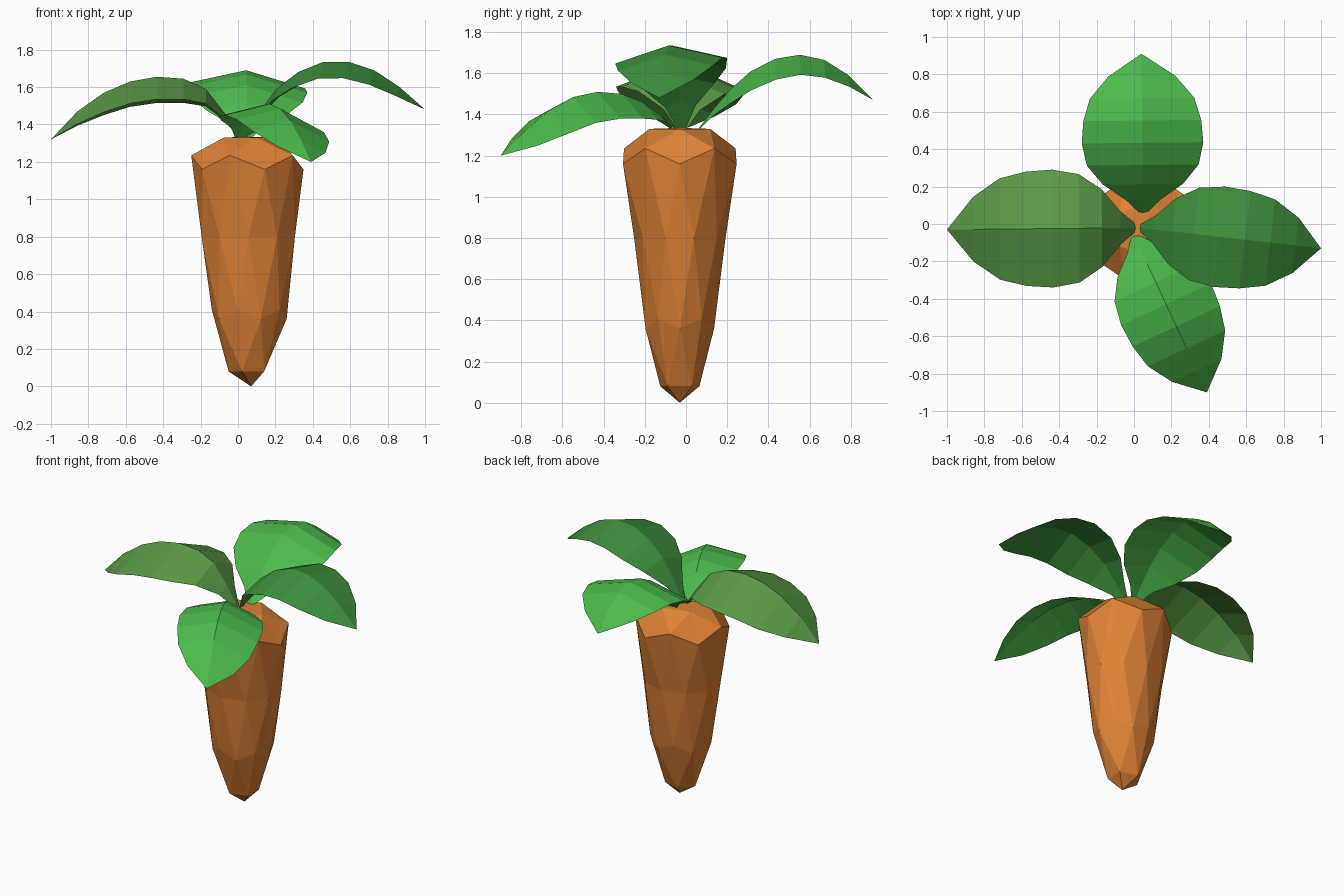
import bpy, bmesh, math
from mathutils import Vector

if "Cube" in bpy.data.objects:
    bpy.data.objects.remove(bpy.data.objects["Cube"])


def material(name, rgb):
    m = bpy.data.materials.new(name)
    m.diffuse_color = (*rgb, 1)
    m.use_nodes = True
    m.node_tree.nodes["Principled BSDF"].inputs["Base Color"].default_value = m.diffuse_color
    return m


def add_object(name, bm, mat):
    mesh = bpy.data.meshes.new(name)
    bm.to_mesh(mesh)
    bm.free()
    obj = bpy.data.objects.new(name, mesh)
    mesh.materials.append(mat)
    bpy.context.collection.objects.link(obj)
    return obj


# Root: a subdivided icosphere whose rings are moved to a tapered profile
# sphere height -> (new height, x radius, y radius, x centre)
RINGS = [
    (-1.0, 0.0, 0, 0, 0.07), (-0.85, 0.08, 0.105, 0.10, 0.055),
    (-0.526, 0.36, 0.20, 0.175, 0.06), (-0.447, 0.41, 0.20, 0.18, 0.06),
    (0.0, 0.80, 0.262, 0.222, 0.055), (0.447, 1.16, 0.30, 0.29, 0.05),
    (0.526, 1.235, 0.30, 0.285, 0.05), (0.85, 1.33, 0.155, 0.155, 0.05),
    (1.0, 1.335, 0, 0, 0.05),
]
bm = bmesh.new()
bmesh.ops.create_icosphere(bm, subdivisions=2, radius=1)
for v in bm.verts:
    _, z, rx, ry, cx = min(RINGS, key=lambda r: abs(r[0] - v.co.z))
    a = math.atan2(v.co.y, v.co.x)
    v.co = Vector((cx + rx * math.cos(a), -0.03 + ry * math.sin(a), z))
add_object("root", bm, material("root_orange", (0.73, 0.22, 0.036)))

# Leaves: arched blades folded down on both sides of a midrib
STEPS = [0, 0.08, 0.18, 0.3, 0.44, 0.58, 0.72, 0.86, 1]
WIDTHS = [0.06, 0.28, 0.66, 0.92, 1, 0.97, 0.86, 0.55, 0]


def leaf(name, base, tip, half_width, drops, heights, mat):
    bm = bmesh.new()
    base, tip = Vector((*base, 0)), Vector((*tip, 0))
    along = (tip - base).normalized()
    left = Vector((-along.y, along.x, 0))
    rows = []
    for t, w, h in zip(STEPS, WIDTHS, heights):
        mid = base.lerp(tip, t) + Vector((0, 0, h))
        pts = [mid]
        if w:
            pts = [mid + left * s * w * half_width - Vector((0, 0, d * w))
                   for s, d in ((1, drops[0]), (0, 0), (-1, drops[1]))]
        rows.append([bm.verts.new(p) for p in pts])
    for a, b in zip(rows, rows[1:]):
        for i in (0, 1):
            if len(b) == 1:
                bm.faces.new((a[i], a[i + 1], b[0]))
            else:
                bm.faces.new((a[i], a[i + 1], b[i + 1], b[i]))
    add_object(name, bm, mat)


bright = material("leaf_bright_green", (0.07, 0.49, 0.07))
deep = material("leaf_deep_green", (0.045, 0.28, 0.045))
olive = material("leaf_olive_green", (0.10, 0.32, 0.06))

leaf("right_leaf", (0.03, -0.02), (1.0, -0.13), 0.27, (0.06, 0.09),
     [1.33, 1.46, 1.59, 1.68, 1.735, 1.735, 1.69, 1.60, 1.48], deep)
leaf("left_leaf", (0.01, -0.02), (-1.0, -0.03), 0.315, (0.12, 0.14),
     [1.33, 1.46, 1.59, 1.645, 1.655, 1.63, 1.57, 1.47, 1.32], olive)
leaf("back_leaf", (0.05, 0.06), (0.04, 0.91), 0.325, (0.07, 0.10),
     [1.33, 1.42, 1.52, 1.61, 1.67, 1.69, 1.665, 1.59, 1.47], bright)
leaf("front_leaf", (0.0, -0.06), (0.39, -0.9), 0.265, (0.13, 0.06),
     [1.33, 1.40, 1.46, 1.50, 1.51, 1.485, 1.42, 1.32, 1.20], bright)
